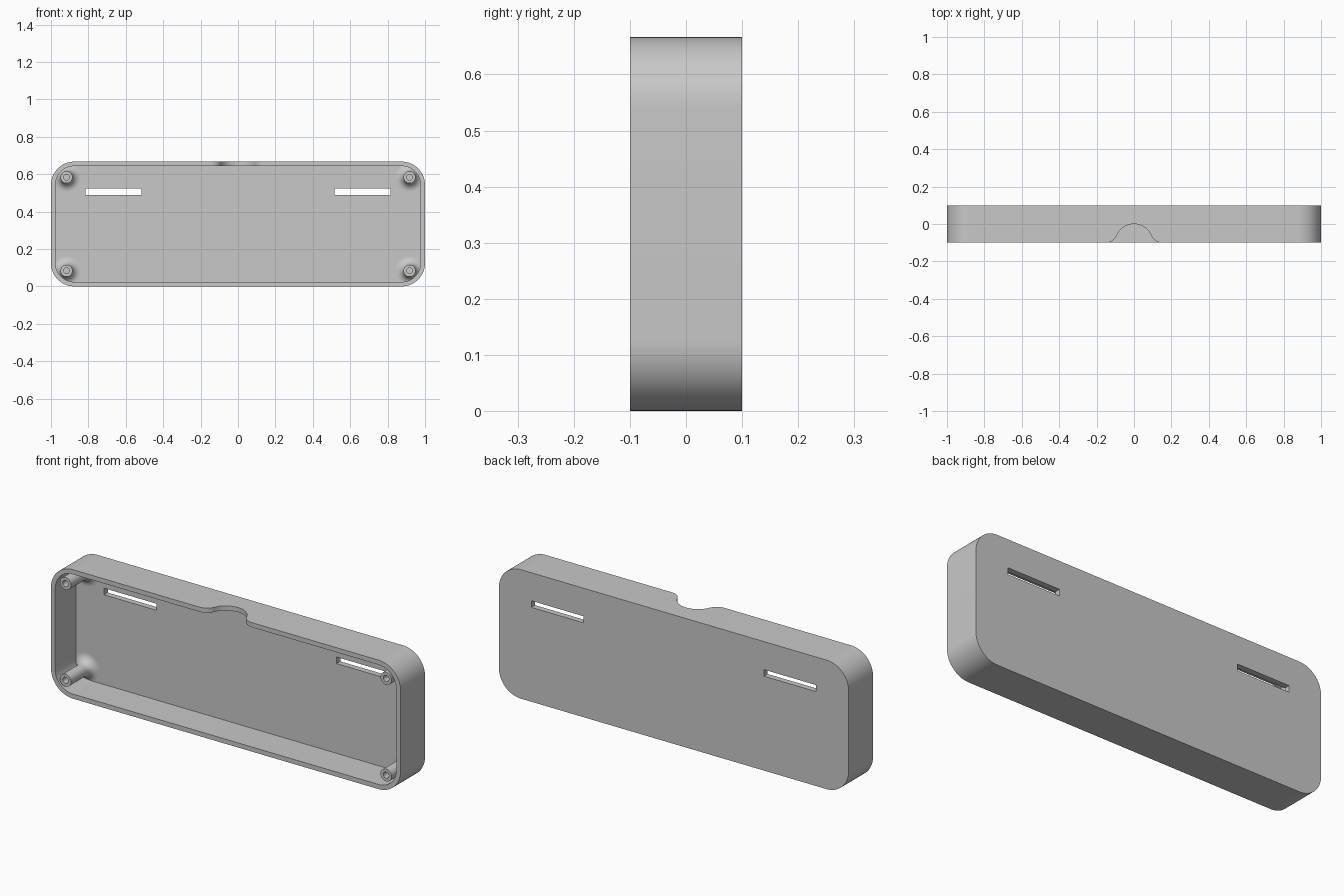
import bpy, bmesh
from math import sin, cos, pi, radians, degrees, atan2
from mathutils import Vector

if "Cube" in bpy.data.objects:
    bpy.data.objects.remove(bpy.data.objects["Cube"], do_unlink=True)

WIDTH, DEPTH, HEIGHT = 2.0, 0.2, 0.667
WALL, FLOOR, RADIUS = 0.024, 0.03, 0.125
FRONT, BACK = -DEPTH / 2, DEPTH / 2
FLOOR_Y = BACK - FLOOR

grey = bpy.data.materials.new("light grey plastic")
grey.use_nodes = True
colour = (0.58, 0.58, 0.58, 1)
grey.diffuse_color = colour
grey.node_tree.nodes["Principled BSDF"].inputs["Base Color"].default_value = colour


def arc(cx, cy, r, start, end, steps=20):
    angles = [radians(start + (end - start) * i / steps) for i in range(steps + 1)]
    return [(cx + r * cos(a), cy + r * sin(a)) for a in angles]


def notch_curve():
    """Bell-shaped dip of the front edge as (x, y), from +x to -x."""
    big, small, half = 0.1, 0.0625, 0.15
    tangent = degrees(atan2(big - small, half))
    curve = arc(half, FRONT + small, small, 270, 180 + tangent)
    curve += arc(0, FRONT + 0.1 - big, big, tangent, 180 - tangent, 32)[1:-1]
    return curve + arc(-half, FRONT + small, small, -tangent, -90)


def rim_outline(inset):
    """Rounded rectangle as (x, front y, z), with the notch along its top side."""
    r = RADIUS - inset
    points = []
    for i, (sx, sz) in enumerate([(1, 1), (-1, 1), (-1, -1), (1, -1)]):
        cx = sx * (WIDTH / 2 - RADIUS)
        cz = HEIGHT / 2 + sz * (HEIGHT / 2 - RADIUS)
        points += [(x, FRONT, z) for x, z in arc(cx, cz, r, i * 90, i * 90 + 90)]
        if i == 0:
            points += [(x, y, HEIGHT - inset) for x, y in notch_curve()]
    return points


def ring(bm, points):
    return [bm.verts.new(p) for p in points]


def bridge(bm, a, b):
    for i in range(len(a)):
        j = (i + 1) % len(a)
        bm.faces.new((a[i], a[j], b[j], b[i]))


def fill(bm, loops):
    """Fill the first loop, leaving the other loops as holes."""
    edges = []
    for loop in loops:
        for a, b in zip(loop, loop[1:] + loop[:1]):
            edges.append(bm.edges.get((a, b)) or bm.edges.new((a, b)))
    bmesh.ops.triangle_fill(bm, edges=edges, use_beauty=True)


def finish(name, bm):
    bmesh.ops.recalc_face_normals(bm, faces=bm.faces)
    mesh = bpy.data.meshes.new(name)
    bm.to_mesh(mesh)
    bm.free()
    mesh.materials.append(grey)
    obj = bpy.data.objects.new(name, mesh)
    bpy.context.collection.objects.link(obj)
    bpy.ops.object.select_all(action="DESELECT")
    obj.select_set(True)
    bpy.context.view_layer.objects.active = obj
    bpy.ops.object.shade_smooth_by_angle(angle=radians(30))


def build_case():
    """Rounded tray, open at the front, with a notched rim and two slots."""
    bm = bmesh.new()
    outer, inner = rim_outline(0), rim_outline(WALL)
    outer_front, inner_front = ring(bm, outer), ring(bm, inner)
    outer_back = ring(bm, [(x, BACK, z) for x, y, z in outer])
    inner_floor = ring(bm, [(x, FLOOR_Y, z) for x, y, z in inner])
    bridge(bm, outer_back, outer_front)
    bridge(bm, outer_front, inner_front)
    bridge(bm, inner_front, inner_floor)
    floor_loops, back_loops = [inner_floor], [outer_back]
    for side in (-1, 1):
        x0, x1 = side * 0.515, side * 0.815
        slot = [(x0, 0.488), (x1, 0.488), (x1, 0.522), (x0, 0.522)]
        near = ring(bm, [(x, FLOOR_Y, z) for x, z in slot])
        far = ring(bm, [(x, BACK, z) for x, z in slot])
        bridge(bm, near, far)
        floor_loops.append(near)
        back_loops.append(far)
    fill(bm, floor_loops)
    fill(bm, back_loops)
    finish("case_shell", bm)


def build_post(name, sx, sz):
    """Hollow screw post with a filleted foot, kept inside the rounded corner."""
    post_r, hole_r, fillet, segments = 0.032, 0.016, 0.045, 40
    profile = [(hole_r, FRONT), (post_r, FRONT)]
    profile += arc(post_r + fillet, FLOOR_Y - fillet, fillet, 180, 90, 12)
    profile += [(post_r + fillet, FLOOR_Y + 0.005), (hole_r, FLOOR_Y + 0.005)]
    centre = Vector((sx * 0.917, HEIGHT / 2 + sz * 0.25))
    corner = Vector((sx * (WIDTH / 2 - RADIUS), HEIGHT / 2 + sz * (HEIGHT / 2 - RADIUS)))
    limit = RADIUS - WALL / 2

    def place(r, y, a):
        p = centre + Vector((r * cos(a), r * sin(a)))
        out = p - corner
        if out.x * sx > 0 and out.y * sz > 0 and out.length > limit:
            p = corner + out.normalized() * limit
        return (p.x, y, p.y)

    bm = bmesh.new()
    angles = [2 * pi * i / segments for i in range(segments)]
    rings = [ring(bm, [place(r, y, a) for a in angles]) for r, y in profile]
    for a, b in zip(rings, rings[1:] + rings[:1]):
        bridge(bm, a, b)
    finish(name, bm)


build_case()
for sx, word in ((-1, "right"), (1, "left")):
    for sz, level in ((-1, "lower"), (1, "upper")):
        build_post(f"screw_post_{level}_{word}", sx, sz)
